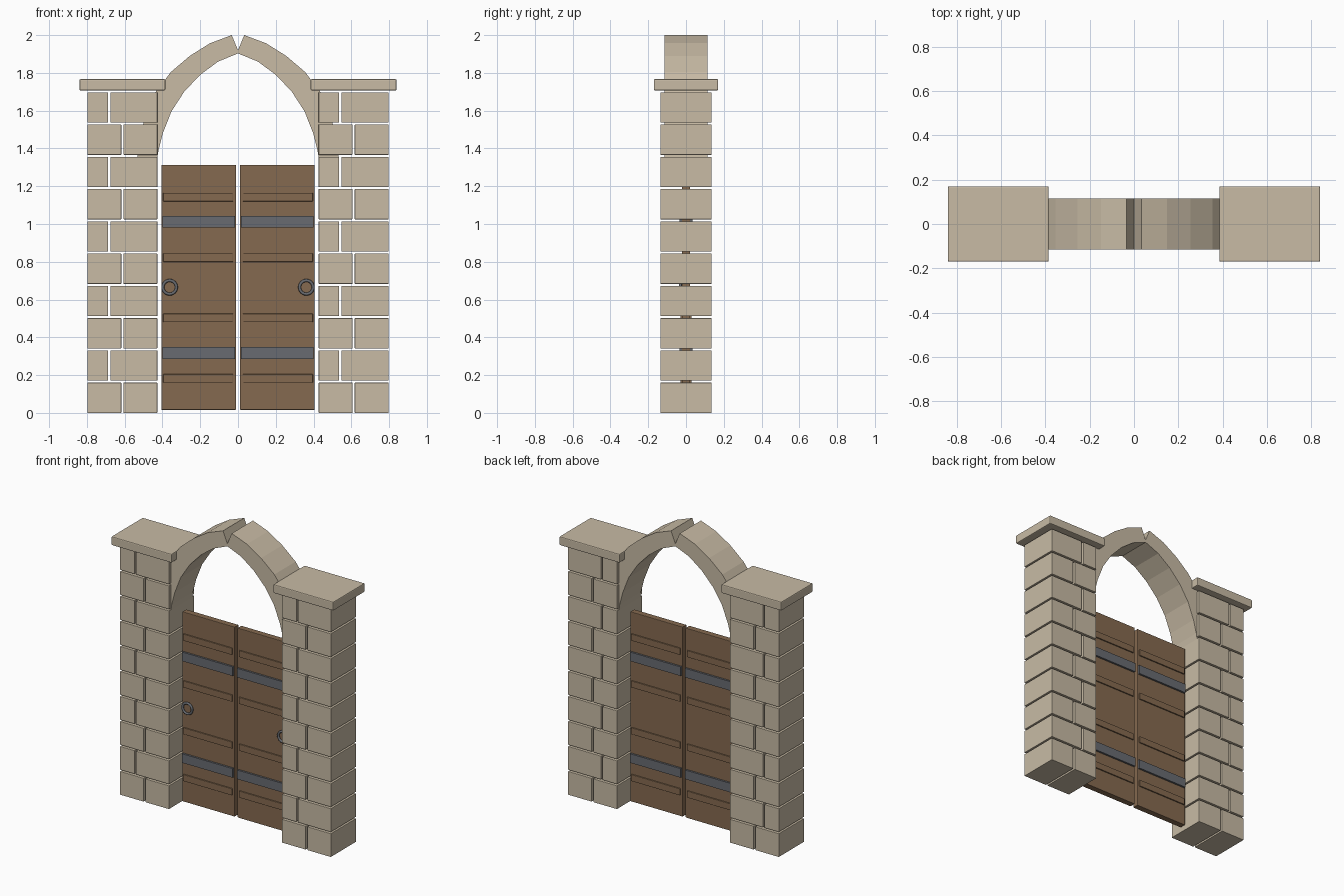
import bpy, bmesh, math
from mathutils import Matrix

if "Cube" in bpy.data.objects:
    bpy.data.objects.remove(bpy.data.objects["Cube"])


def material(name, rgb):
    m = bpy.data.materials.new(name)
    m.diffuse_color = (*rgb, 1)
    m.use_nodes = True
    m.node_tree.nodes["Principled BSDF"].inputs["Base Color"].default_value = m.diffuse_color
    return m


STONE = material("sandstone", (0.578, 0.497, 0.376))
WOOD = material("brown_wood", (0.235, 0.144, 0.080))
IRON = material("grey_iron", (0.138, 0.147, 0.165))


def finish(name, bm, mat):
    bmesh.ops.recalc_face_normals(bm, faces=bm.faces)
    mesh = bpy.data.meshes.new(name)
    bm.to_mesh(mesh)
    bm.free()
    mesh.materials.append(mat)
    ob = bpy.data.objects.new(name, mesh)
    bpy.context.collection.objects.link(ob)
    return ob


def add_box(bm, x0, x1, hy, z0, z1):
    """Box spanning x0..x1 and z0..z1, with half depth hy."""
    mat = Matrix.Translation(((x0 + x1) / 2, 0, (z0 + z1) / 2)) @ Matrix.Diagonal(
        (x1 - x0, 2 * hy, z1 - z0, 1))
    bmesh.ops.create_cube(bm, size=1, matrix=mat)


def boxes(name, mat, specs, bevel=0):
    bm = bmesh.new()
    for s in specs:
        add_box(bm, *s)
    ob = finish(name, bm, mat)
    if bevel:
        mod = ob.modifiers.new("soft_edges", "BEVEL")
        mod.width = bevel
        mod.segments = 2
    return ob


# Pillars of loose bricks in running bond, with open joints
ROW, BRICK, GAP = 0.1708, 0.160, 0.012
for side, left in (("left", -0.797), ("right", 0.427)):
    bricks = []
    for r in range(10):
        z = r * ROW
        split = left + (0.115 if r % 2 else 0.185)
        bricks.append((left, split - GAP / 2, 0.136, z, z + BRICK))
        bricks.append((split + GAP / 2, left + 0.37, 0.136, z, z + BRICK))
    boxes(side + "_pillar", STONE, bricks, 0.002)
    # Capstone
    mid = left + 0.185
    boxes(side + "_capstone", STONE, [(mid - 0.2275, mid + 0.2275, 0.17, 1.707, 1.767)], 0.006)

# Pointed arch: matching outer and inner points of one half, notched at the crown
OUTER = [(0, 1.92), (.033, 2.0), (.148, 1.957), (.255, 1.89), (.355, 1.805),
         (.435, 1.70), (.49, 1.58), (.52, 1.45), (.535, 1.33)]
INNER = [(0, 1.903), (.012, 1.898), (.105, 1.86), (.20, 1.79), (.285, 1.70),
         (.352, 1.597), (.398, 1.48), (.421, 1.39), (.43, 1.33)]
for side, s in (("left", -1), ("right", 1)):
    bm = bmesh.new()
    rings = [[bm.verts.new((s * x, y, z)) for (x, z), y in
              ((o, -0.115), (o, 0.115), (i, 0.115), (i, -0.115))]
             for o, i in zip(OUTER, INNER)]
    for a, b in zip(rings, rings[1:]):
        for k in range(4):
            n = (k + 1) % 4
            bm.faces.new((a[k], a[n], b[n], b[k]))
    bm.faces.new(rings[-1])
    finish(side + "_arch", bm, STONE)

# Door leaves with raised battens, iron straps and a ring handle
for side, s in (("left", -1), ("right", 1)):
    def span(a, b):
        return (a, b) if s > 0 else (-b, -a)

    boxes(side + "_door", WOOD, [(*span(0.011, 0.406), 0.021, 0.016, 1.312)], 0.003)
    boxes(side + "_battens", WOOD,
          [(*span(0.026, 0.396), 0.029, z, z + 0.045) for z in (0.16, 0.48, 0.80, 1.12)], 0.002)
    boxes(side + "_straps", IRON,
          [(*span(0.017, 0.401), 0.034, z, z + 0.062) for z in (0.286, 0.981)])
    bpy.ops.mesh.primitive_torus_add(
        location=(s * 0.362, -0.030, 0.665), rotation=(math.pi / 2, 0, 0),
        major_radius=0.036, minor_radius=0.008, major_segments=24, minor_segments=8)
    ring = bpy.context.object
    ring.name = side + "_ring_handle"
    ring.data.materials.append(IRON)
    bpy.ops.object.shade_smooth_by_angle(angle=math.radians(50))
